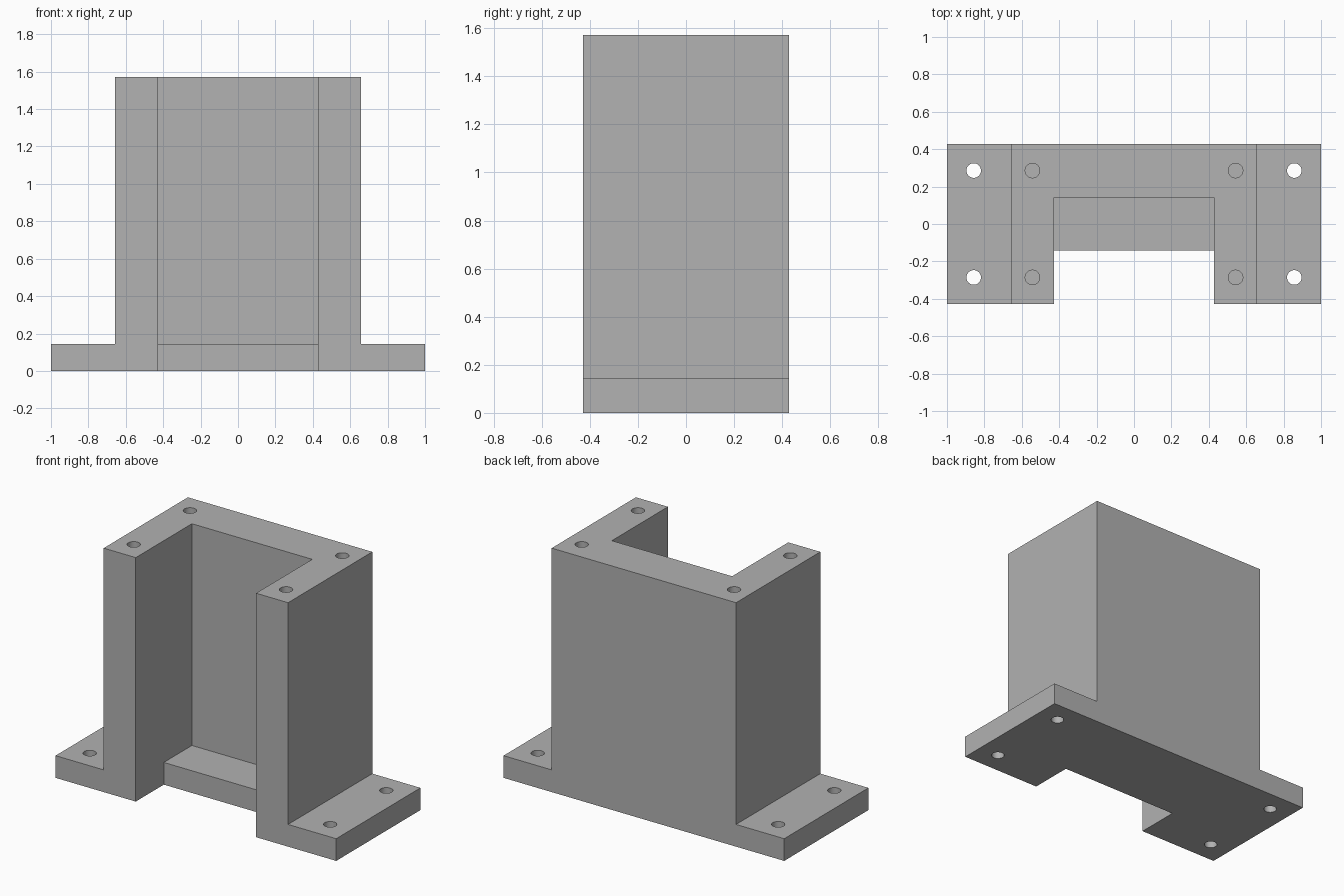
import bpy
import bmesh
from math import radians
from mathutils import Matrix, Vector

if "Cube" in bpy.data.objects:
    bpy.data.objects.remove(bpy.data.objects["Cube"], do_unlink=True)

# Main dimensions
HALF_WIDTH, HALF_DEPTH, HEIGHT = 1.0, 0.4286, 1.5714
BODY_X, CHANNEL_X, PLATE = 0.657, 0.4286, 0.143
HOLE_Y, FLANGE_HOLE_X, TOP_HOLE_X = 0.2857, 0.857, 0.543
HOLE_R, TOP_HOLE_DEPTH = 0.039, 0.29

grey = bpy.data.materials.new("plain grey")
grey.use_nodes = True
colour = (0.445, 0.445, 0.445, 1)
grey.diffuse_color = colour
grey.node_tree.nodes["Principled BSDF"].inputs["Base Color"].default_value = colour


def add_object(name, bm):
    bmesh.ops.recalc_face_normals(bm, faces=bm.faces[:])
    mesh = bpy.data.meshes.new(name)
    bm.to_mesh(mesh)
    bm.free()
    mesh.materials.append(grey)
    obj = bpy.data.objects.new(name, mesh)
    bpy.context.collection.objects.link(obj)
    return obj


def prism(name, points, offset):
    """Extrude a closed outline along an offset."""
    bm = bmesh.new()
    face = bm.faces.new([bm.verts.new(p) for p in points])
    result = bmesh.ops.extrude_face_region(bm, geom=[face])
    moved = [v for v in result["geom"] if isinstance(v, bmesh.types.BMVert)]
    bmesh.ops.translate(bm, verts=moved, vec=Vector(offset))
    return add_object(name, bm)


def cut(target, cutter):
    cutter.hide_render = True
    mod = target.modifiers.new(cutter.name, 'BOOLEAN')
    mod.operation = 'DIFFERENCE'
    mod.solver = 'EXACT'
    mod.object = cutter
    bpy.context.view_layer.objects.active = target
    bpy.ops.object.modifier_apply(modifier=mod.name)
    bpy.data.objects.remove(cutter, do_unlink=True)


# Body with side flanges: front outline run through the depth
half = [(HALF_WIDTH, 0), (HALF_WIDTH, PLATE), (BODY_X, PLATE), (BODY_X, HEIGHT)]
outline = half + [(-x, z) for x, z in reversed(half)]
bracket = prism("mounting_bracket",
                [(x, -HALF_DEPTH, z) for x, z in outline],
                (0, 2 * HALF_DEPTH, 0))

# Front channel, leaving a low ledge against the back wall
front = -HALF_DEPTH - 0.2
side = [(front, -0.2), (-PLATE, -0.2), (-PLATE, PLATE),
        (PLATE, PLATE), (PLATE, HEIGHT + 0.2), (front, HEIGHT + 0.2)]
channel = prism("channel_cutter", [(-CHANNEL_X, y, z) for y, z in side],
                (2 * CHANNEL_X, 0, 0))
cut(bracket, channel)

# Through holes in the flanges and blind holes in the top
bm = bmesh.new()
for hole_x, low, high in ((FLANGE_HOLE_X, -0.1, PLATE + 0.1),
                          (TOP_HOLE_X, HEIGHT - TOP_HOLE_DEPTH, HEIGHT + 0.1)):
    for sx in (-1, 1):
        for sy in (-1, 1):
            bmesh.ops.create_cone(
                bm, cap_ends=True, segments=32, radius1=HOLE_R, radius2=HOLE_R,
                depth=high - low,
                matrix=Matrix.Translation((sx * hole_x, sy * HOLE_Y, (low + high) / 2)))
cut(bracket, add_object("hole_cutter", bm))

# Smooth hole walls, sharp edges elsewhere
bpy.ops.object.select_all(action='DESELECT')
bracket.select_set(True)
bpy.context.view_layer.objects.active = bracket
bpy.ops.object.shade_smooth_by_angle(angle=radians(30))
